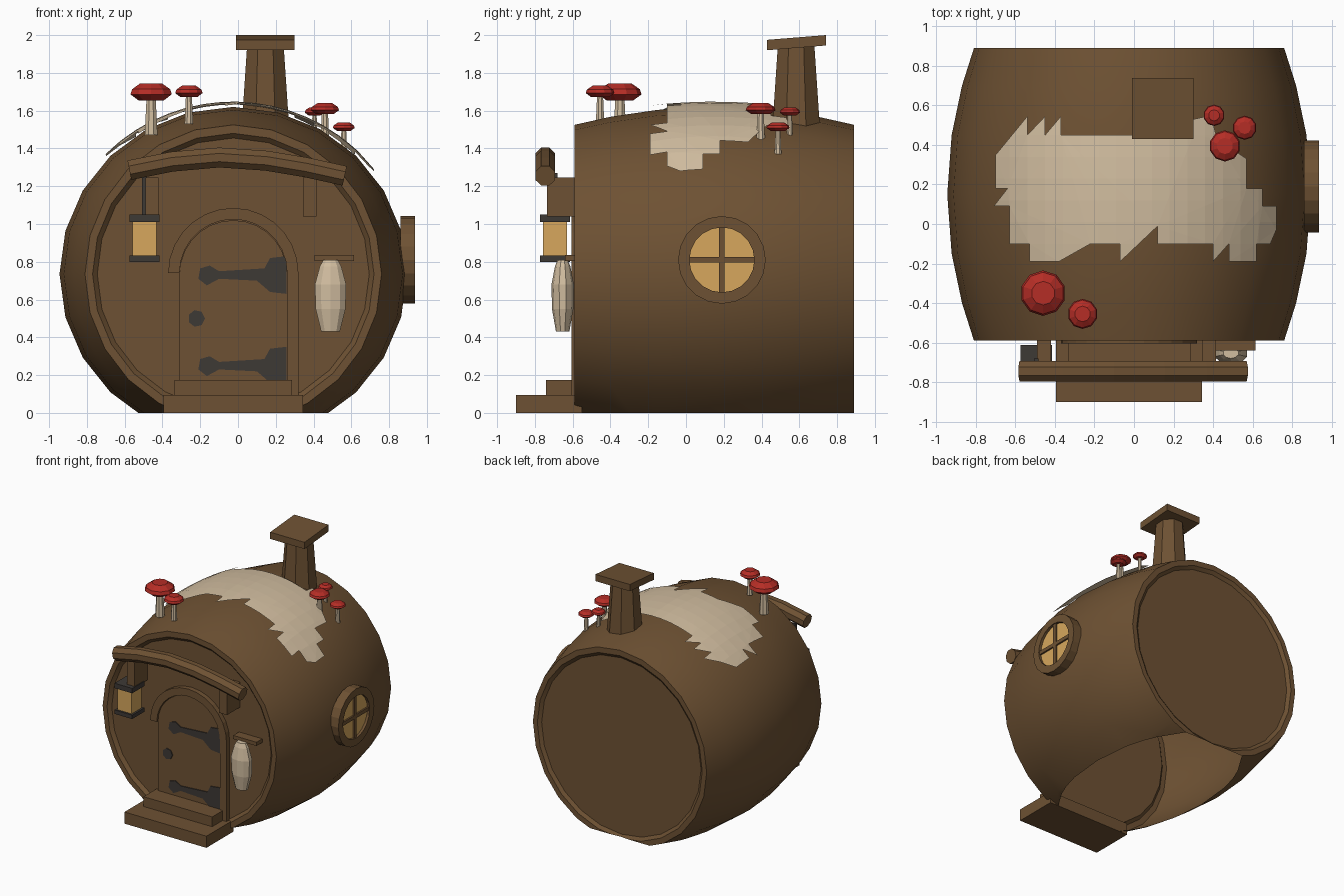
import bpy, bmesh, math
from mathutils import Vector

if "Cube" in bpy.data.objects:
    bpy.data.objects.remove(bpy.data.objects["Cube"])

def mat(name, col):
    m = bpy.data.materials.new(name)
    m.diffuse_color = (*col, 1)
    m.use_nodes = True
    m.node_tree.nodes["Principled BSDF"].inputs["Base Color"].default_value = m.diffuse_color
    return m

WOOD = mat("brown_wood", (0.155, 0.083, 0.033))
IRON = mat("dark_iron", (0.048, 0.041, 0.036))
GLOW = mat("amber_glass", (0.68, 0.39, 0.11))
PALE = mat("pale_straw", (0.64, 0.51, 0.35))
RED = mat("red_cap", (0.46, 0.026, 0.019))

def finish(name, bm, m, smooth=False, recalc=True):
    if recalc:
        bmesh.ops.recalc_face_normals(bm, faces=bm.faces)
    me = bpy.data.meshes.new(name)
    bm.to_mesh(me)
    bm.free()
    me.materials.append(m)
    ob = bpy.data.objects.new(name, me)
    bpy.context.collection.objects.link(ob)
    if smooth:
        bpy.ops.object.select_all(action='DESELECT')
        ob.select_set(True)
        bpy.context.view_layer.objects.active = ob
        bpy.ops.object.shade_smooth_by_angle(angle=math.radians(30))
    return ob

def loft_bm(rings):
    """Skin a list of equal point rings and cap both ends."""
    bm = bmesh.new()
    vs = [[bm.verts.new(p) for p in r] for r in rings]
    n = len(vs[0])
    for a, b in zip(vs, vs[1:]):
        for i in range(n):
            j = (i + 1) % n
            bm.faces.new((a[i], a[j], b[j], b[i]))
    bm.faces.new(vs[0])
    bm.faces.new(vs[-1])
    return bm

def circle(n, r=1.0, r2=None, phase=0.0):
    r2 = r if r2 is None else r2
    return [(r * math.cos(phase + math.tau * i / n), r2 * math.sin(phase + math.tau * i / n))
            for i in range(n)]

def lathe(name, x, y, profile, n, m, sy=1.0):
    """profile = (z, radius) pairs around a vertical axis"""
    rings = [[(x + a, y + b, z) for a, b in circle(n, r, r * sy, math.pi / n)] for z, r in profile]
    return finish(name, loft_bm(rings), m)

def prism(name, pts, axis, lo, hi, m):
    """Extrude a 2D outline: axis 'x' takes (y, z) points, axis 'y' takes (x, z) points."""
    f = (lambda p, d: (d, p[0], p[1])) if axis == 'x' else (lambda p, d: (p[0], d, p[1]))
    return finish(name, loft_bm([[f(p, d) for p in pts] for d in (lo, hi)]), m)

def box(name, x0, x1, y0, y1, z0, z1, m):
    return prism(name, [(x0, z0), (x1, z0), (x1, z1), (x0, z1)], 'y', y0, y1, m)

# Barrel body: bulging, ends slightly recessed, open where the ground cuts it
CX, CZ = -0.025, 0.735

def radii(y):
    p = 1 - ((y - 0.15) / 0.74) ** 2
    return 0.785 + 0.135 * p, 0.79 + 0.095 * p

def barrel_ring(y, rx, rz):
    return [(CX + a, y, CZ + b) for a, b in circle(24, rx, rz)]

ys = [-0.59, -0.4, -0.15, 0.15, 0.45, 0.7, 0.89]
rings = [barrel_ring(y, *radii(y)) for y in ys]
rings = ([barrel_ring(-0.565, 0.72, 0.72), barrel_ring(-0.59, 0.745, 0.745)] + rings +
         [barrel_ring(0.89, 0.745, 0.745), barrel_ring(0.87, 0.72, 0.72)])
bm = loft_bm(rings)
bmesh.ops.recalc_face_normals(bm, faces=bm.faces)
bmesh.ops.bisect_plane(bm, geom=bm.verts[:] + bm.edges[:] + bm.faces[:],
                       plane_co=(0, 0, 0), plane_no=(0, 0, -1), clear_outer=True)
finish("barrel_body", bm, WOOD, smooth=True, recalc=False)

# Straw patch draped over the roof
outline = [(-0.70, 0.18), (-0.70, 0.35), (-0.54, 0.545), (-0.54, 0.45), (-0.45, 0.545), (-0.45, 0.45),
           (-0.37, 0.545), (-0.37, 0.45), (0.30, 0.45), (0.30, 0.53), (0.39, 0.55), (0.42, 0.43),
           (0.57, 0.33), (0.57, 0.18), (0.65, 0.18), (0.65, 0.09), (0.72, 0.09), (0.72, -0.03),
           (0.69, -0.1), (0.62, -0.1), (0.62, -0.19), (0.48, -0.19), (0.48, -0.1), (0.40, -0.19),
           (0.40, -0.1), (0.12, -0.1), (0.12, -0.01), (-0.07, -0.19), (-0.07, -0.1), (-0.22, -0.1),
           (-0.38, -0.19), (-0.53, -0.19), (-0.53, -0.1), (-0.63, -0.1), (-0.63, 0.09), (-0.71, 0.09),
           (-0.64, 0.18)]
bm = bmesh.new()
bm.faces.new([bm.verts.new((x, y, 0)) for x, y in outline])
bmesh.ops.triangulate(bm, faces=bm.faces)
cuts = [((-0.63 + 0.09 * i, 0, 0), (1, 0, 0)) for i in range(15)]
cuts += [((0, -0.1 + 0.11 * i, 0), (0, 1, 0)) for i in range(6)]
for co, no in cuts:
    bmesh.ops.bisect_plane(bm, geom=bm.verts[:] + bm.edges[:] + bm.faces[:], plane_co=co, plane_no=no)
for v in bm.verts:
    rx, rz = radii(v.co.y)
    t = (v.co.x - CX) / (rx + 0.02)
    v.co.z = CZ + (rz + 0.028) * math.sqrt(max(0, 1 - t * t))
for f in bm.faces:
    f.normal_update()
    if f.normal.z < 0:
        f.normal_flip()
finish("straw_patch", bm, PALE, recalc=False)

# Door, frame and steps
def arch(r, zc, a0=180, a1=0, n=14):
    return [(CX + r * math.cos(math.radians(a0 + (a1 - a0) * i / n)),
             zc + r * math.sin(math.radians(a0 + (a1 - a0) * i / n))) for i in range(n + 1)]

prism("door", [(CX - 0.285, 0.1)] + arch(0.285, 0.735) + [(CX + 0.285, 0.1)], 'y', -0.59, -0.56, WOOD)
prism("door_frame", arch(0.345, 0.74) + [(CX + 0.345, 0.02), (CX + 0.285, 0.02)] + arch(0.285, 0.74, 0, 180),
      'y', -0.605, -0.56, WOOD)
box("lower_step", -0.395, 0.345, -0.9, -0.55, 0, 0.095, WOOD)
box("upper_step", -0.335, 0.285, -0.74, -0.57, 0.095, 0.175, WOOD)

# Iron strap hinges and handle
strap = [(0.258, 0.83), (0.17, 0.82), (0.14, 0.765), (-0.1, 0.75), (-0.15, 0.78), (-0.2, 0.765),
         (-0.21, 0.71), (-0.165, 0.675), (-0.1, 0.71), (0.1, 0.7), (0.17, 0.64), (0.258, 0.63)]
for i, dz in enumerate((0, -0.48)):
    prism("hinge_%d" % i, [(x, z + dz) for x, z in strap], 'y', -0.597, -0.585, IRON)
prism("door_handle", [(-0.22 + a, 0.5 + b) for a, b in circle(7, 0.045)], 'y', -0.597, -0.585, IRON)

# Curved awning log on two brackets
path = [(-0.575, 1.285), (-0.35, 1.33), (-0.1, 1.352), (0.15, 1.335), (0.36, 1.3), (0.565, 1.255)]
log = []
for i, (x, z) in enumerate(path):
    a, b = path[max(i - 1, 0)], path[min(i + 1, len(path) - 1)]
    t = Vector((b[0] - a[0], b[1] - a[1])).normalized()
    log.append([(x - t.y * v, -0.745 + u, z + t.x * v) for u, v in circle(8, 0.057, None, math.pi / 8)])
finish("awning_log", loft_bm(log), WOOD)
for side, x in (("left", -0.455), ("right", 0.38)):
    box(side + "_bracket", x - 0.035, x + 0.035, -0.735, -0.56, 1.04, 1.245, WOOD)

# Lantern
LX, LY = -0.495, -0.693
box("lantern_hanger", LX - 0.012, LX + 0.012, LY - 0.012, LY + 0.012, 1.04, 1.27, IRON)
for name, h, z0, z1, m in (("lantern_cap", 0.08, 1.01, 1.05, IRON), ("lantern_glass", 0.064, 0.83, 1.01, GLOW),
                           ("lantern_base", 0.08, 0.8, 0.832, IRON)):
    box(name, LX - h, LX + h, LY - h, LY + h, z0, z1, m)

# Hanging bundle on a small shelf bar
lathe("hanging_bundle", 0.49, -0.653,
      [(0.43, 0.052), (0.55, 0.083), (0.68, 0.087), (0.775, 0.06), (0.81, 0.04)], 10, PALE, 0.68)
box("bundle_bar", 0.405, 0.615, -0.64, -0.555, 0.805, 0.835, WOOD)

# Round side window
WY, WZ = 0.19, 0.81
def ring_pts(r):
    return [(WY + a, WZ + b) for a, b in circle(20, r)]
bands = [(0.86, 0.232), (0.936, 0.232), (0.936, 0.172), (0.86, 0.172)]
bm = loft_bm([[(x, a, b) for a, b in ring_pts(r)] for x, r in bands + bands[:1]])
bmesh.ops.delete(bm, geom=[f for f in bm.faces if len(f.verts) > 4], context='FACES_ONLY')
bmesh.ops.remove_doubles(bm, verts=bm.verts, dist=0.0001)
finish("window_frame", bm, WOOD)
prism("window_glass", ring_pts(0.176), 'x', 0.87, 0.915, GLOW)
box("window_bar_upright", 0.9, 0.928, WY - 0.015, WY + 0.015, WZ - 0.174, WZ + 0.174, WOOD)
box("window_bar_level", 0.9, 0.928, WY - 0.174, WY + 0.174, WZ - 0.015, WZ + 0.015, WOOD)

# Chimney
lathe("chimney_shaft", 0.145, 0.583, [(1.5, 0.137), (1.94, 0.105)], 8, WOOD)
prism("chimney_cap", [(0.43, 1.92), (0.74, 1.945), (0.74, 2.0), (0.43, 1.975)], 'x', -0.01, 0.3, WOOD)

# Toadstools: x, y, cap radius, cap bottom, cap top, stem foot
for i, (x, y, r, z0, z1, foot) in enumerate((
        (-0.46, -0.35, 0.115, 1.655, 1.745, 1.47), (-0.26, -0.455, 0.076, 1.672, 1.732, 1.53),
        (0.46, 0.395, 0.079, 1.582, 1.64, 1.44), (0.405, 0.55, 0.054, 1.575, 1.618, 1.45),
        (0.56, 0.487, 0.061, 1.493, 1.538, 1.37))):
    h = z1 - z0
    lathe("toadstool_stem_%d" % i, x, y, [(foot, r * 0.32), (z0 + h * 0.3, r * 0.22)], 8, PALE)
    lathe("toadstool_cap_%d" % i, x, y,
          [(z0, r * 0.62), (z0 + h * 0.35, r), (z0 + h * 0.65, r * 0.92), (z1, r * 0.52)], 10, RED)
